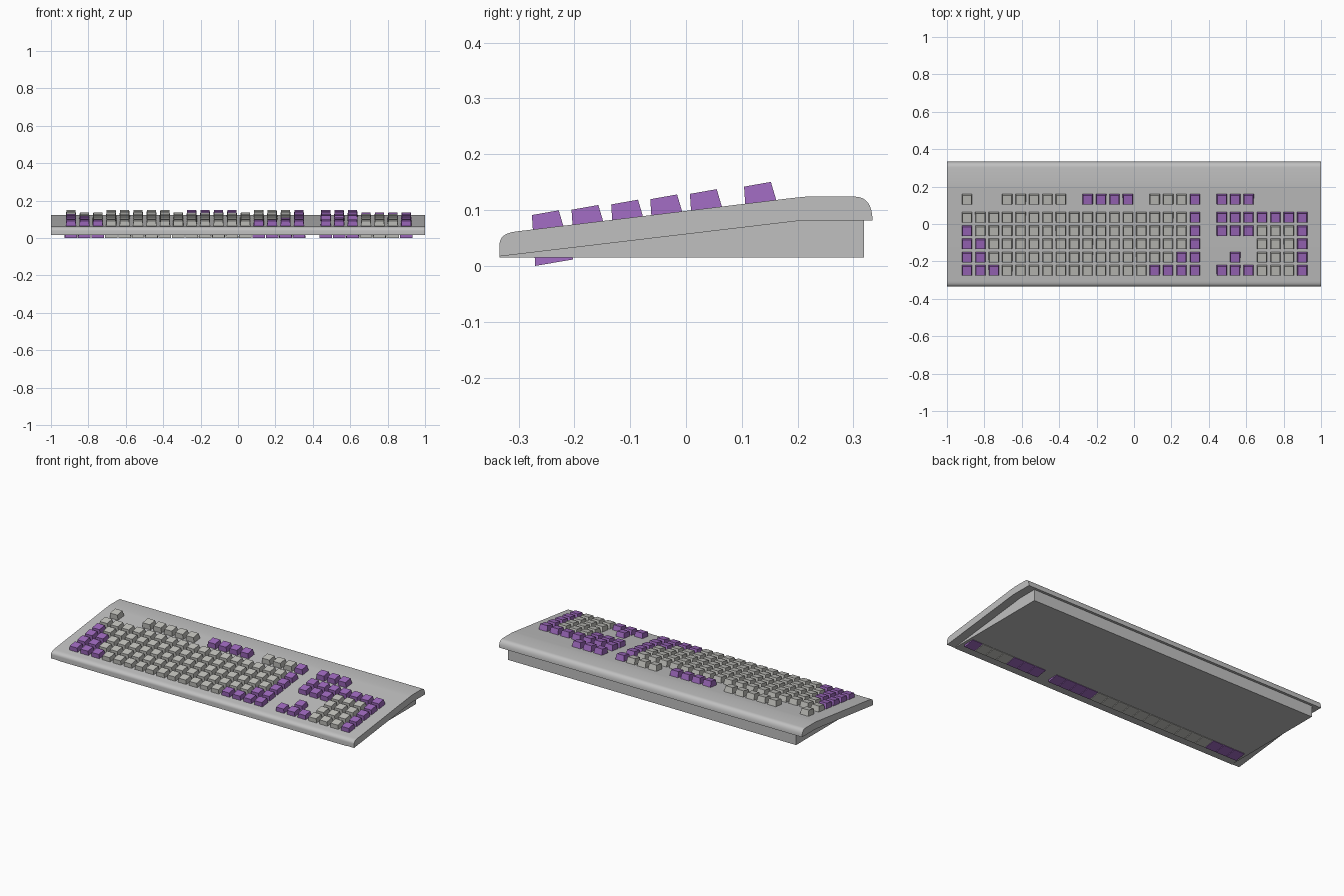
import bpy, bmesh, math

cube = bpy.data.objects.get("Cube")
if cube:
    bpy.data.objects.remove(cube, do_unlink=True)


def material(name, rgb):
    m = bpy.data.materials.new(name)
    m.use_nodes = True
    m.diffuse_color = (*rgb, 1)
    m.node_tree.nodes["Principled BSDF"].inputs["Base Color"].default_value = (*rgb, 1)
    return m


case_grey = material("case_grey", (0.53, 0.53, 0.53))
key_grey = material("key_grey", (0.53, 0.53, 0.50))
key_purple = material("key_purple", (0.34, 0.14, 0.51))


def add_object(name, bm, mats):
    bmesh.ops.recalc_face_normals(bm, faces=bm.faces)
    mesh = bpy.data.meshes.new(name)
    bm.to_mesh(mesh)
    bm.free()
    for m in mats:
        mesh.materials.append(m)
    ob = bpy.data.objects.new(name, mesh)
    bpy.context.collection.objects.link(ob)
    return ob


def extrude_profile(name, points, half_width):
    """Side profile of (y, z) points swept along x."""
    bm = bmesh.new()
    face = bm.faces.new([bm.verts.new((-half_width, y, z)) for y, z in points])
    ext = bmesh.ops.extrude_face_region(bm, geom=[face])["geom"]
    bmesh.ops.translate(bm, vec=(2 * half_width, 0, 0),
                        verts=[v for v in ext if isinstance(v, bmesh.types.BMVert)])
    return add_object(name, bm, [case_grey])


def rounded(a, corner, b, steps=8):
    """Quadratic curve from a to b, pulled towards the corner."""
    ts = [i / steps for i in range(steps + 1)]
    return [tuple((1 - t) ** 2 * p + 2 * t * (1 - t) * c + t * t * q
                  for p, c, q in zip(a, corner, b)) for t in ts]


# Sloped top cover with rounded front and back edges
cover_points = [(-0.334, 0.017)]
cover_points += rounded((-0.334, 0.038), (-0.334, 0.058), (-0.305, 0.0615))
cover_points += [(0.19, 0.1215), (0.215, 0.124)]
cover_points += rounded((0.302, 0.124), (0.334, 0.124), (0.334, 0.081))
cover_points += [(0.205, 0.081)]
cover = extrude_profile("top_cover", cover_points, 1.0)

# Narrower wedge underneath
extrude_profile("base_wedge", [(-0.334, 0.015), (0.319, 0.015), (0.319, 0.082),
                               (0.205, 0.082), (-0.334, 0.018)], 0.95)

bpy.ops.object.select_all(action="DESELECT")
cover.select_set(True)
bpy.context.view_layer.objects.active = cover
bpy.ops.object.shade_smooth_by_angle(angle=math.radians(30))

# Key layout from front to back: P purple, g grey, . gap
ROWS = [
    ("bottom_row", 0.0, "PPPgggggggggggPPPP.PPPgggP"),
    ("shift_row", 0.071, "PPggggggggggggggPP..P.gggP"),
    ("home_row", 0.142, "PPgggggggggggggggP....gggP"),
    ("upper_row", 0.212, "PggggggggggggggggP.PPPgggP"),
    ("number_row", 0.283, "gggggggggggggggggP.PPPPPPP"),
    ("function_row", 0.380, "g..ggggg.PPPP.gggP.PPP...."),
]
PITCH, FIRST_X = 0.0717, -0.893
TOP_HALF, FOOT_HALF = 0.024, 0.034


def add_key(bm, x, dy, foot, colour):
    """Tapered, tilted keycap; foot shortens the hidden stem."""
    dz = 0.134 * dy
    front_top, back_top = (-0.276, 0.091), (-0.228, 0.0995)
    front_foot, back_foot = (-0.270, 0.0), (-0.202, 0.0115)

    def shorten(low, high):
        return [l + (h - l) * foot for l, h in zip(low, high)]

    half = FOOT_HALF + (TOP_HALF - FOOT_HALF) * foot
    rings = []
    for front, back, w in ((shorten(front_foot, front_top), shorten(back_foot, back_top), half),
                           (front_top, back_top, TOP_HALF)):
        rings.append([bm.verts.new((x + s * w, y + dy, z + dz))
                      for s, (y, z) in ((-1, front), (1, front), (1, back), (-1, back))])
    low, high = rings
    faces = [bm.faces.new(low[::-1]), bm.faces.new(high)]
    for i in range(4):
        j = (i + 1) % 4
        faces.append(bm.faces.new((low[i], low[j], high[j], high[i])))
    for f in faces:
        f.material_index = colour


for name, dy, layout in ROWS:
    bm = bmesh.new()
    for col, kind in enumerate(layout):
        if kind != ".":
            add_key(bm, FIRST_X + PITCH * col, dy, 0.0 if dy == 0 else 0.3, int(kind == "P"))
    add_object(name + "_keys", bm, [key_grey, key_purple])
